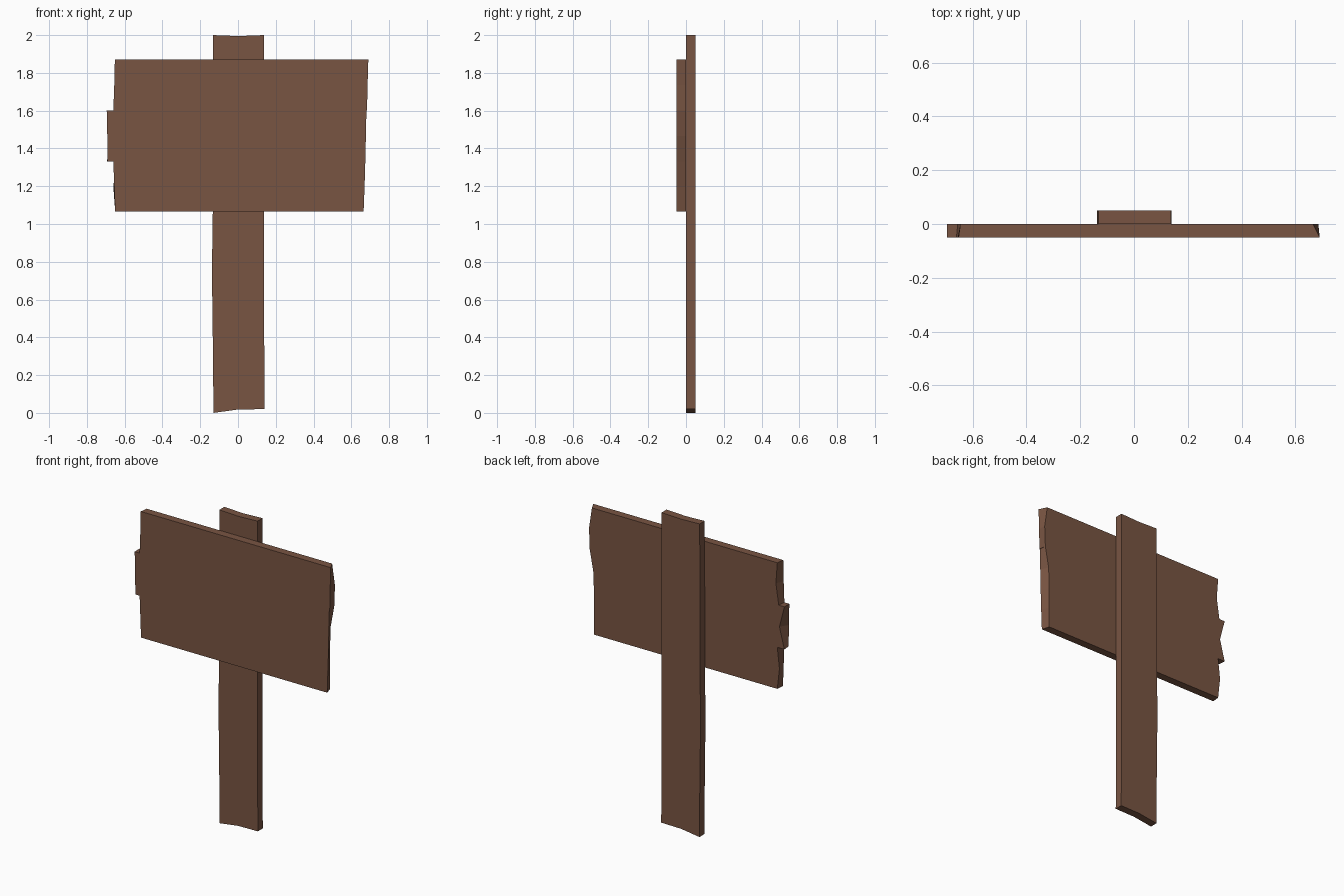
import bpy, bmesh

if "Cube" in bpy.data.objects:
    bpy.data.objects.remove(bpy.data.objects["Cube"])

wood = bpy.data.materials.new("brown_wood")
wood.diffuse_color = (0.19, 0.09, 0.055, 1)
wood.use_nodes = True
wood.node_tree.nodes["Principled BSDF"].inputs["Base Color"].default_value = wood.diffuse_color


def slab(name, front, back, y0, y1):
    """Join two matching xz outlines into a solid board."""
    bm = bmesh.new()
    f = [bm.verts.new((x, y0, z)) for x, z in front]
    b = [bm.verts.new((x, y1, z)) for x, z in back]
    bm.faces.new(f)
    bm.faces.new(b[::-1])
    n = len(f)
    for i in range(n):
        j = (i + 1) % n
        bm.faces.new((f[j], f[i], b[i], b[j]))
    bmesh.ops.recalc_face_normals(bm, faces=bm.faces)
    mesh = bpy.data.meshes.new(name)
    bm.to_mesh(mesh)
    bm.free()
    mesh.materials.append(wood)
    obj = bpy.data.objects.new(name, mesh)
    bpy.context.collection.objects.link(obj)


def outline(left, right, z_top, z_bot):
    """Plank outline from x positions at top, middle and bottom of each end."""
    zs = (z_top, (z_top + z_bot) / 2, z_bot)
    return list(zip(left, zs))+ list(zip(right, zs))[::-1]


# Upright post with slightly uneven cut edges
post = [(-0.13, 0.0), (0.0, 0.018), (0.14, 0.02), (0.137, 1.0), (0.138, 2.0),
        (0.0, 1.995), (-0.132, 2.0), (-0.133, 1.1), (-0.138, 0.75), (-0.132, 0.27)]
slab("post", post, post, 0.0, 0.05)

# Three sign planks with rough-cut ends: front left/right, back left/right
planks = {
    "top_plank": (1.87, 1.602, (-0.652, -0.655, -0.66), (0.69, 0.686, 0.683),
                  (-0.645, -0.635, -0.655), (0.665, 0.685, 0.68)),
    "middle_plank": (1.602, 1.33, (-0.695, -0.692, -0.69), (0.68, 0.677, 0.674),
                     (-0.695, -0.66, -0.695), (0.68, 0.655, 0.65)),
    "bottom_plank": (1.33, 1.065, (-0.66, -0.655, -0.65), (0.674, 0.67, 0.665),
                     (-0.645, -0.66, -0.645), (0.65, 0.65, 0.65)),
}
for name, (zt, zb, fl, fr, bl, br) in planks.items():
    slab(name, outline(fl, fr, zt, zb), outline(bl, br, zt, zb), -0.05, 0.0)
